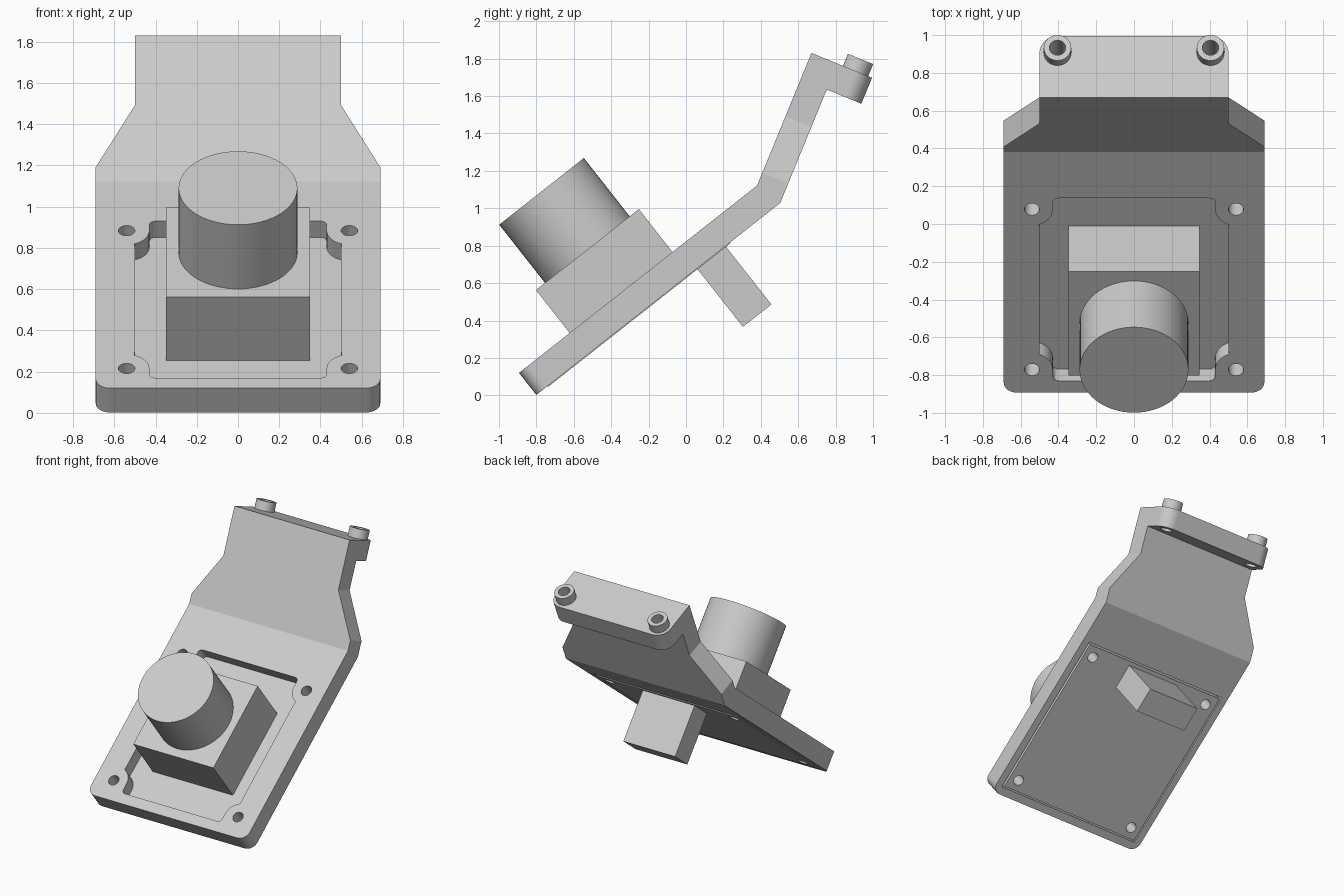
import bpy, bmesh
from math import radians, cos, sin, pi, tan
from mathutils import Matrix, Vector

cube = bpy.data.objects.get("Cube")
if cube:
    bpy.data.objects.remove(cube, do_unlink=True)

grey = bpy.data.materials.new("light_grey")
grey.use_nodes = True
grey.diffuse_color = (0.6, 0.6, 0.6, 1)
grey.node_tree.nodes["Principled BSDF"].inputs["Base Color"].default_value = (0.6, 0.6, 0.6, 1)

# Main dimensions
T = 0.15                # plate thickness
LOW_ANGLE, UP_ANGLE = radians(38.2), radians(67.7)
LOW_LEN, UP_LEN, LIP_LEN = 1.62, 0.766, 0.35
MID = 0.695             # centre of the pocket along the lower plate
HOLE = 0.54             # screw offset from the pocket centre
FLOOR = -0.1            # pocket floor depth


def frame(y, z, angle):
    """Local (x, along, normal) axes of a sloping plate."""
    return Matrix.Translation((0, y, z)) @ Matrix.Rotation(angle, 4, 'X')


low = frame(-0.893, 0.12, LOW_ANGLE)
bend = low @ Vector((0, LOW_LEN, 0))
up = frame(bend.y, bend.z, UP_ANGLE)
top = up @ Vector((0, UP_LEN, 0))
lip = frame(top.y, top.z, UP_ANGLE - pi / 2)
side = Matrix(((0, 0, 1, 0), (1, 0, 0, 0), (0, 1, 0, 0), (0, 0, 0, 1)))


def prism(name, outline, matrix, h0, h1):
    """Closed prism with outward faces, whichever way the outline winds."""
    pts = list(outline)
    n = len(pts)
    if sum(pts[i - 1][0] * pts[i][1] - pts[i][0] * pts[i - 1][1] for i in range(n)) < 0:
        pts.reverse()
    bm = bmesh.new()
    lower = [bm.verts.new((a, b, h0)) for a, b in pts]
    upper = [bm.verts.new((a, b, h1)) for a, b in pts]
    bm.faces.new(lower[::-1])
    bm.faces.new(upper)
    for i in range(n):
        bm.faces.new((lower[i - 1], lower[i], upper[i], upper[i - 1]))
    bm.transform(matrix)
    mesh = bpy.data.meshes.new(name)
    bm.to_mesh(mesh)
    bm.free()
    mesh.materials.append(grey)
    obj = bpy.data.objects.new(name, mesh)
    bpy.context.collection.objects.link(obj)
    return obj


def arc(cx, cy, r, start, end, n):
    return [(cx + r * cos(radians(start + (end - start) * i / n)),
             cy + r * sin(radians(start + (end - start) * i / n))) for i in range(n + 1)]


def disc(cx, cy, r, n=32):
    return arc(cx, cy, r, 0, 360, n)[:-1]


def rect(hx, cy, hy):
    return [(-hx, cy - hy), (hx, cy - hy), (hx, cy + hy), (-hx, cy + hy)]


def mirrored(outline):
    return [(-a, b) for a, b in outline]


def cut(obj, *prism_args):
    """Subtract a prism from an object and drop the cutter."""
    cutter = prism("cutter", *prism_args)
    mod = obj.modifiers.new("cut", 'BOOLEAN')
    mod.operation, mod.solver, mod.object = 'DIFFERENCE', 'EXACT', cutter
    graph = bpy.context.evaluated_depsgraph_get()
    mesh = bpy.data.meshes.new_from_object(obj.evaluated_get(graph))
    obj.modifiers.clear()
    obj.data = mesh
    bpy.data.objects.remove(cutter, do_unlink=True)


# Bent bracket from its side profile
back = LOW_LEN + T * tan((UP_ANGLE - LOW_ANGLE) / 2)
path = [(low, 0, 0), (low, LOW_LEN, 0), (up, UP_LEN, 0), (up, UP_LEN, -LIP_LEN),
        (up, UP_LEN - T, -LIP_LEN), (up, UP_LEN - T, -T), (low, back, -T), (low, 0, -T)]
profile = [(m @ Vector((0, u, h))).yz for m, u, h in path]
bracket = prism("bracket", profile, side, -0.69, 0.69)

# Narrowed neck, rounded foot and lip corners
neck = [(0.75, -0.027), (0.5, 0.4), (0.5, 1.2), (0.9, 1.2), (0.9, -0.027)]
foot = arc(0.62, 0.07, 0.07, 0, -90, 8) + [(0.62, -0.1), (0.8, -0.1), (0.8, 0.07)]
LIP_R = 0.095
lip_y = LIP_LEN - LIP_R
corner = arc(0.405, lip_y, LIP_R, 0, 90, 10) + [(0.405, 0.5), (0.7, 0.5), (0.7, lip_y)]
for flip in (list, mirrored):
    cut(bracket, flip(neck), up, -0.6, 0.1)
    cut(bracket, flip(foot), low, -0.3, 0.1)
    cut(bracket, flip(corner), lip, -0.3, 0.1)

# Pocket that curves around the screw bosses, and cover recess behind it
quarter = ([(0.5, 0.4)] + arc(HOLE, HOLE, 0.11, 250, 180, 8)
           + arc(0.4, 0.585, 0.03, 0, 90, 4))
pocket = (quarter + mirrored(quarter)[::-1]
          + [(-a, -b) for a, b in quarter] + [(a, -b) for a, b in quarter[::-1]])
cut(bracket, [(a, b + MID) for a, b in pocket], low, -0.3, 0.1)
cut(bracket, rect(0.635, MID, 0.635), low, -0.3, FLOOR)

# Back cover and screw holes
cover = prism("back_cover", rect(0.622, MID, 0.622), low, -T - 0.005, FLOOR)
for sx in (-1, 1):
    for sy in (-1, 1):
        for part in (bracket, cover):
            cut(part, disc(sx * HOLE, MID + sy * HOLE, 0.04, 24), low, -0.3, 0.1)

# Hollow pegs on the lip
pegs = []
for sx, word in ((1, "left"), (-1, "right")):
    bore = disc(sx * 0.405, lip_y, 0.043, 24)
    cut(bracket, bore, lip, -0.3, 0.1)
    peg = prism(word + "_peg", disc(sx * 0.405, lip_y, 0.073), lip, 0, 0.07)
    cut(peg, bore, lip, -0.1, 0.2)
    pegs.append(peg)

# Control housing, knob and rear connector
housing = prism("housing", rect(0.348, MID, 0.35), low, FLOOR, 0.292)
knob = prism("knob", disc(0, MID, 0.288, 64), low, 0.292, 0.688)
connector = prism("rear_connector", rect(0.225, 1.19, 0.097), low, -0.547, -T)

bpy.ops.object.select_all(action='DESELECT')
for obj in [bracket, cover, housing, knob, connector] + pegs:
    obj.select_set(True)
    bpy.context.view_layer.objects.active = obj
bpy.ops.object.shade_smooth_by_angle(angle=radians(25))
